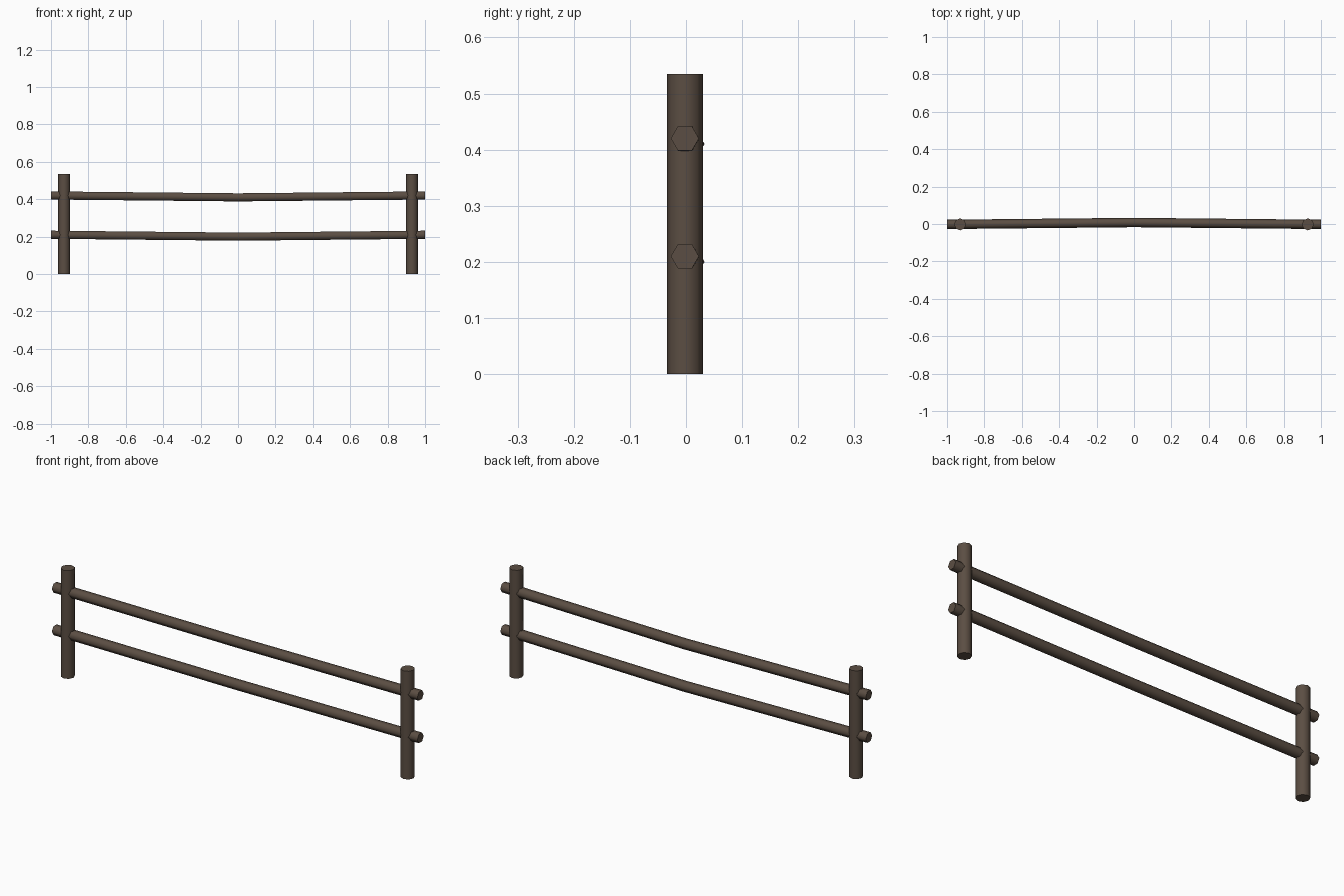
import bpy, bmesh, math

if "Cube" in bpy.data.objects:
    bpy.data.objects.remove(bpy.data.objects["Cube"])

wood = bpy.data.materials.new("dark_brown_wood")
wood.diffuse_color = (0.105, 0.076, 0.056, 1)
wood.use_nodes = True
wood.node_tree.nodes["Principled BSDF"].inputs["Base Color"].default_value = wood.diffuse_color

Y = -0.002  # shared centre line of posts and rail ends


def loft(name, rings):
    """Join a list of point rings into a capped, smooth-sided solid."""
    bm = bmesh.new()
    loops = [[bm.verts.new(p) for p in ring] for ring in rings]
    n = len(loops[0])
    for a, b in zip(loops, loops[1:]):
        for i in range(n):
            j = (i + 1) % n
            bm.faces.new((a[i], a[j], b[j], b[i]))
    bm.faces.new(loops[0])
    bm.faces.new(loops[-1])
    bmesh.ops.recalc_face_normals(bm, faces=bm.faces)
    mesh = bpy.data.meshes.new(name)
    bm.to_mesh(mesh)
    bm.free()
    mesh.materials.append(wood)
    obj = bpy.data.objects.new(name, mesh)
    bpy.context.collection.objects.link(obj)
    bpy.ops.object.select_all(action='DESELECT')
    obj.select_set(True)
    bpy.context.view_layer.objects.active = obj
    bpy.ops.object.shade_smooth_by_angle(angle=math.radians(65))


def circle(n, r):
    return [(r * math.cos(2 * math.pi * i / n), r * math.sin(2 * math.pi * i / n))
            for i in range(n)]


# Upright round posts
for side, x in (("left", -0.93), ("right", 0.93)):
    loft(side + "_post",
         [[(x + u, Y + v, z) for u, v in circle(8, 0.032)] for z in (0, 0.535)])

# Hexagonal rails, bent slightly down and back at the middle
for label, z in (("lower", 0.21), ("upper", 0.42)):
    path = [(-1, Y, z), (0, 0.008, z - 0.01), (1, Y, z)]
    loft(label + "_rail",
         [[(px, py + u, pz + v) for u, v in circle(6, 0.025)] for px, py, pz in path])
